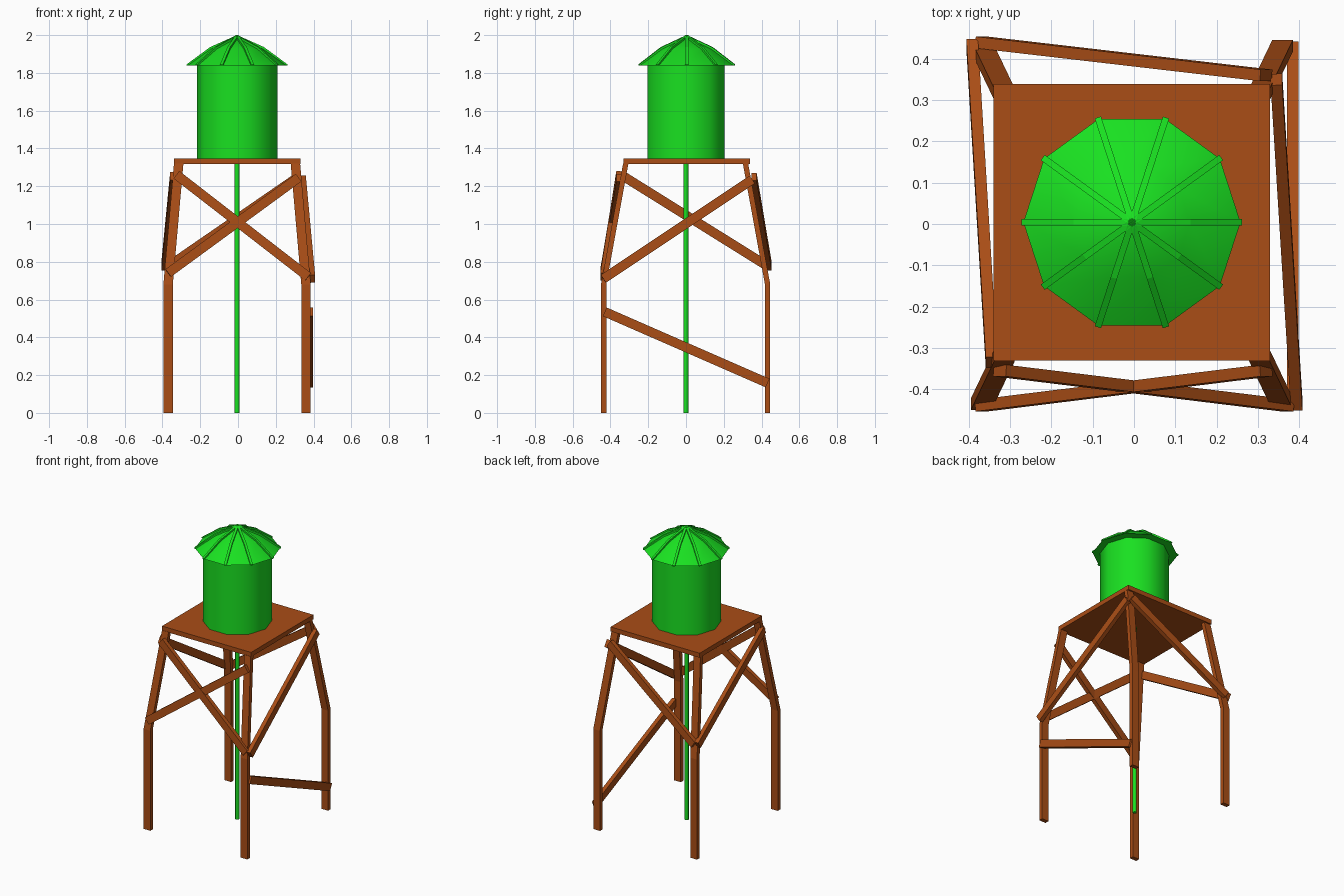
import bpy, bmesh
from math import pi, radians
from mathutils import Vector, Matrix

if "Cube" in bpy.data.objects:
    bpy.data.objects.remove(bpy.data.objects["Cube"])

CX, CY = -0.005, 0.004


def material(name, color):
    m = bpy.data.materials.new(name)
    m.diffuse_color = color
    m.use_nodes = True
    m.node_tree.nodes["Principled BSDF"].inputs["Base Color"].default_value = m.diffuse_color
    return m


WOOD = material("brown_wood", (0.40, 0.075, 0.008, 1))
GREEN = material("green_paint", (0.01, 0.75, 0.015, 1))


def finish(name, bm, mat, smooth=False):
    bmesh.ops.recalc_face_normals(bm, faces=bm.faces)
    me = bpy.data.meshes.new(name)
    bm.to_mesh(me)
    bm.free()
    me.materials.append(mat)
    ob = bpy.data.objects.new(name, me)
    bpy.context.collection.objects.link(ob)
    if smooth:
        bpy.ops.object.select_all(action='DESELECT')
        ob.select_set(True)
        bpy.context.view_layer.objects.active = ob
        bpy.ops.object.shade_smooth_by_angle(angle=radians(40))
    return ob


def loft(name, rings, mat, smooth=False):
    """Skin equal-length rings of points and cap both ends."""
    bm = bmesh.new()
    vs = [[bm.verts.new(p) for p in r] for r in rings]
    n = len(vs[0])
    for a, b in zip(vs, vs[1:]):
        for i in range(n):
            j = (i + 1) % n
            bm.faces.new((a[i], a[j], b[j], b[i]))
    bm.faces.new(vs[0][::-1])
    bm.faces.new(vs[-1])
    bmesh.ops.remove_doubles(bm, verts=bm.verts, dist=1e-5)
    return finish(name, bm, mat, smooth)


def rect(x, y, z, w, d):
    return [(x + sx * w / 2, y + sy * d / 2, z)
            for sx, sy in ((-1, -1), (1, -1), (1, 1), (-1, 1))]


def ngon(x, y, z, r, n):
    return [Matrix.Rotation(2 * pi * i / n, 3, 'Z') @ Vector((r, 0, 0)) + Vector((x, y, z))
            for i in range(n)]


def brace(name, p, q, normal, width=0.05, thick=0.028):
    """Flat plank from p to q, facing outwards along normal."""
    p, q = Vector(p), Vector(q)
    d = (q - p).normalized()
    side = d.cross(Vector(normal)).normalized()
    face = side.cross(d)
    ring = [side * width / 2 * a + face * thick / 2 * b
            for a, b in ((-1, -1), (1, -1), (1, 1), (-1, 1))]
    loft(name, [[p + o for o in ring], [q + o for o in ring]], WOOD)


# Bent legs
for sx, xn in ((-1, "left"), (1, "right")):
    for sy, yn in ((-1, "front"), (1, "back")):
        path = ((0.365, 0.434, 0), (0.365, 0.434, 0.68), (0.309, 0.317, 1.32))
        loft(f"{yn}_{xn}_leg",
             [rect(sx * x - 0.005, sy * y - 0.002, z, 0.05, 0.028) for x, y, z in path], WOOD)

# Platform
loft("platform", [rect(CX, CY, 1.317, 0.67, 0.67), rect(CX, CY, 1.348, 0.67, 0.67)], WOOD)

# Diagonal braces
brace("front_brace_falling", (-0.325, -0.355, 1.26), (0.372, -0.44, 0.72), (0, -1, 0))
brace("front_brace_rising", (-0.37, -0.44, 0.74), (0.32, -0.355, 1.245), (0, -1, 0))
brace("back_brace", (-0.37, 0.44, 0.775), (0.32, 0.36, 1.25), (0, 1, 0))
brace("left_brace", (-0.345, -0.335, 1.255), (-0.392, 0.435, 0.775), (-1, 0, 0))
brace("right_brace", (0.345, 0.35, 1.235), (0.394, -0.438, 0.71), (1, 0, 0))
brace("right_lower_brace", (0.384, -0.43, 0.535), (0.384, 0.432, 0.158), (1, 0, 0))

# Water pipe and tank
loft("water_pipe", [ngon(CX, 0, z, 0.013, 10) for z in (0, 1.32)], GREEN, True)
loft("tank", [ngon(CX, CY - 0.004, z, 0.213, 10) for z in (1.348, 1.842)], GREEN, True)

# Ten-sided roof
roof = ((0.263, 1.84), (0.14, 1.927), (0.004, 1.988))
loft("roof", [ngon(CX, CY, z, r, 10) for r, z in roof], GREEN, True)

# Raised ribs along the roof ridges
profile = ((0.267, 1.84), (0.267, 1.845), (0.142, 1.937), (0, 2.0),
           (0, 1.98), (0.138, 1.92), (0.25, 1.84))
for i in range(10):
    m = Matrix.Translation((CX, CY, 0)) @ Matrix.Rotation(2 * pi * i / 10, 4, 'Z')
    loft(f"roof_rib_{i + 1}",
         [[m @ Vector((r, w, z)) for r, z in profile] for w in (-0.008, 0.008)], GREEN)
